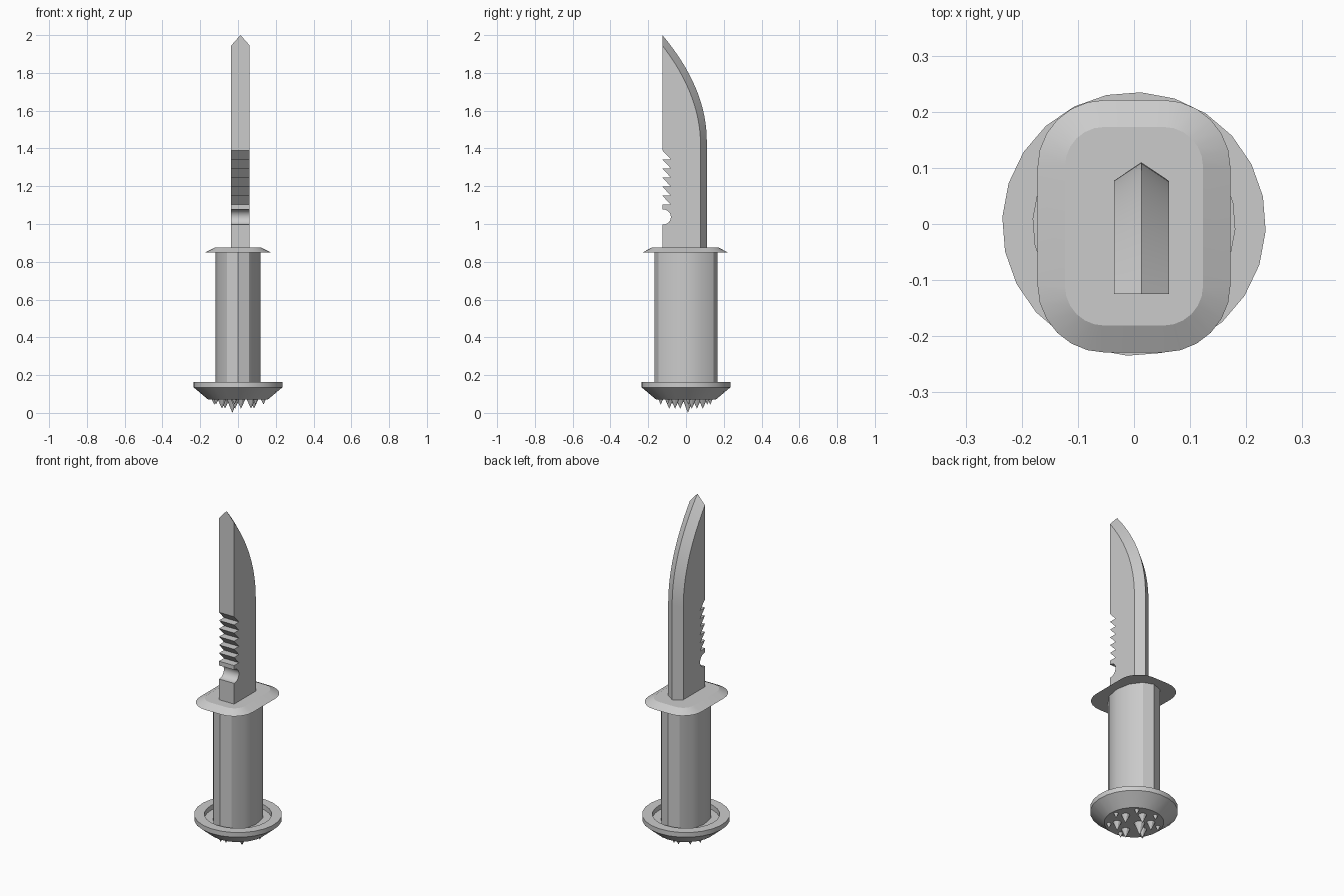
import bpy, bmesh
from math import sin, cos, pi, radians

cube = bpy.data.objects.get("Cube")
if cube:
    bpy.data.objects.remove(cube, do_unlink=True)

grey = bpy.data.materials.new("light_grey")
grey.use_nodes = True
grey.diffuse_color = (0.6, 0.6, 0.6, 1)
grey.node_tree.nodes["Principled BSDF"].inputs["Base Color"].default_value = (0.6, 0.6, 0.6, 1)


def finish(name, bm, angle=30):
    bmesh.ops.recalc_face_normals(bm, faces=bm.faces)
    mesh = bpy.data.meshes.new(name)
    bm.to_mesh(mesh)
    bm.free()
    obj = bpy.data.objects.new(name, mesh)
    bpy.context.collection.objects.link(obj)
    mesh.materials.append(grey)
    bpy.ops.object.select_all(action='DESELECT')
    obj.select_set(True)
    bpy.context.view_layer.objects.active = obj
    bpy.ops.object.shade_smooth_by_angle(angle=radians(angle))
    return obj


def loft(name, rings, angle=30):
    """Join closed rings of points in order and cap both ends."""
    bm = bmesh.new()
    loops = [[bm.verts.new(p) for p in ring] for ring in rings]
    n = len(loops[0])
    for a, b in zip(loops, loops[1:]):
        for i in range(n):
            j = (i + 1) % n
            bm.faces.new((a[i], a[j], b[j], b[i]))
    bm.faces.new(loops[0])
    bm.faces.new(loops[-1])
    return finish(name, bm, angle)


def ellipse(rx, ry, z, n, turn=0):
    return [(rx * cos(2 * pi * i / n + turn), ry * sin(2 * pi * i / n + turn), z)
            for i in range(n)]


def rounded_rect(hx, hy, r, z, steps=6, cy=-0.004):
    ring = []
    for q, (sx, sy) in enumerate(((1, 1), (-1, 1), (-1, -1), (1, -1))):
        for i in range(steps + 1):
            a = pi / 2 * (q + i / steps)
            ring.append((sx * (hx - r) + r * cos(a), cy + sy * (hy - r) + r * sin(a), z))
    return ring


# Pommel: dish with a recessed top and a tapered underside
loft("pommel", [ellipse(r, r, z, 24, radians(-3)) for r, z in
                ((0.16, 0.072), (0.235, 0.135), (0.235, 0.163), (0.18, 0.163), (0.18, 0.135))])

# Spikes under the pommel: one long, a ring of medium, a ring of short
bm = bmesh.new()


def spike(x, y, radius, length):
    base = [bm.verts.new((x + px, y + py, 0.074)) for px, py, _ in ellipse(radius, radius, 0, 10)]
    tip = bm.verts.new((x, y, 0.074 - length))
    for i in range(10):
        bm.faces.new((base[i], base[i - 1], tip))
    bm.faces.new(base)


spike(-0.03, 0.01, 0.03, 0.074)
for x, y, _ in ellipse(0.09, 0.09, 0, 6, radians(20)):
    spike(x, y, 0.024, 0.052)
for x, y, _ in ellipse(0.135, 0.135, 0, 7, radians(5)):
    spike(x, y, 0.014, 0.03)
finish("pommel_spikes", bm)

# Handle: oval grip with a crease at front and back
loft("handle", [ellipse(0.119, 0.167, z, 12) for z in (0.135, 0.852)])

# Guard: rounded plate with a sloping rim
loft("guard", [rounded_rect(0.172, 0.225, 0.12, 0.85), rounded_rect(0.123, 0.177, 0.07, 0.875)], 25)

# Blade outline along the spine, from the tip down: saw teeth, then a round notch
SPINE, BOTTOM, PITCH = -0.125, 0.865, 0.048
spine = [(SPINE, 1.945), (SPINE, 1.39)]
for i in range(1, 7):
    z = 1.39 - PITCH * i
    spine += [(-0.08, z), (SPINE, z)]
spine.append((SPINE, 1.077))
for i in range(13):
    a = pi / 2 - pi * i / 12
    spine.append((-0.12 + 0.04 * cos(a), 1.037 + 0.04 * sin(a)))
spine += [(SPINE, 0.997), (SPINE, BOTTOM)]


def edge_curve(front, start, top, n=20):
    """Curved belly from the tip, then straight down to the guard."""
    pts = []
    for i in range(n + 1):
        t = 1 - i / n
        pts.append((front + (SPINE - front) * t * t, start + (top - start) * t))
    return pts + [(front, BOTTOM)]


shoulder = edge_curve(0.077, 1.42, 1.945)
ridge = edge_curve(0.11, 1.44, 2.0)

# Blade: two flat sides, the spine between them and a two-sided bevel to the ridge
bm = bmesh.new()
MID, HALF = 0.013, 0.049
backs, fronts = [], []
for side in (-1, 1):
    x = MID + side * HALF
    backs.append([bm.verts.new((x, y, z)) for y, z in spine])
    fronts.append([backs[-1][0]] + [bm.verts.new((x, y, z)) for y, z in shoulder[1:]])
    bm.faces.new(backs[-1] + fronts[-1][:0:-1])
keel = [bm.verts.new((MID, y, z)) for y, z in ridge]
for i in range(len(spine) - 1):
    bm.faces.new((backs[0][i], backs[0][i + 1], backs[1][i + 1], backs[1][i]))
for front in fronts:
    for i in range(len(keel) - 1):
        bm.faces.new((front[i], front[i + 1], keel[i + 1], keel[i]))
bm.faces.new((backs[0][0], backs[1][0], keel[0]))
bm.faces.new((backs[0][-1], backs[1][-1], fronts[1][-1], keel[-1], fronts[0][-1]))
finish("blade", bm)
